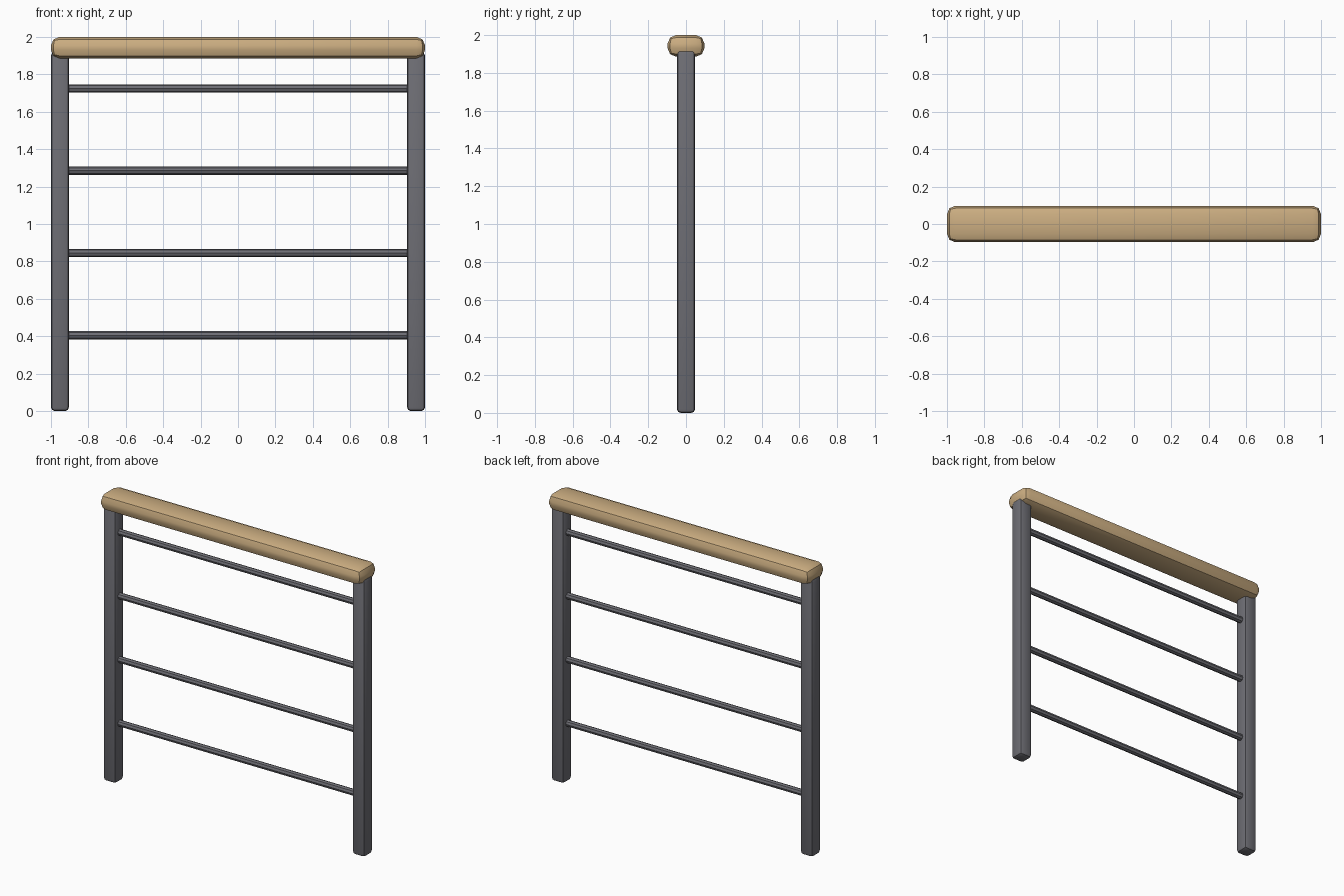
import bpy
import math

if "Cube" in bpy.data.objects:
    bpy.data.objects.remove(bpy.data.objects["Cube"], do_unlink=True)


def material(name, rgb):
    mat = bpy.data.materials.new(name)
    mat.use_nodes = True
    color = (*rgb, 1)
    mat.diffuse_color = color
    mat.node_tree.nodes["Principled BSDF"].inputs["Base Color"].default_value = color
    return mat


wood = material("light wood", (0.6, 0.42, 0.22))
metal = material("dark grey metal", (0.155, 0.155, 0.175))


def finish(obj, name, mat):
    obj.name = name
    obj.data.materials.append(mat)
    bpy.ops.object.shade_smooth_by_angle(angle=math.radians(30))


def rounded_box(name, center, size, bevel, mat):
    bpy.ops.mesh.primitive_cube_add(size=1, location=center)
    obj = bpy.context.object
    obj.scale = size
    bpy.ops.object.transform_apply(location=False, rotation=False, scale=True)
    mod = obj.modifiers.new("rounded edges", "BEVEL")
    mod.width = bevel
    mod.segments = 2
    bpy.ops.object.modifier_apply(modifier=mod.name)
    finish(obj, name, mat)


# Wooden handrail
rounded_box("handrail", (0, 0, 1.943), (2, 0.195, 0.114), 0.045, wood)

# Posts, reaching up into the handrail
for side, sign in (("left", 1), ("right", -1)):
    rounded_box(side + "_post", (sign * 0.952, 0, 0.96), (0.096, 0.096, 1.92), 0.02, metal)

# Evenly spaced horizontal rods between the posts
for i in range(4):
    bpy.ops.mesh.primitive_cylinder_add(
        vertices=8, radius=0.022, depth=1.86,
        location=(0, 0, 0.405 + 0.44 * i), rotation=(0, math.pi / 2, 0))
    finish(bpy.context.object, f"rod_{i + 1}", metal)
